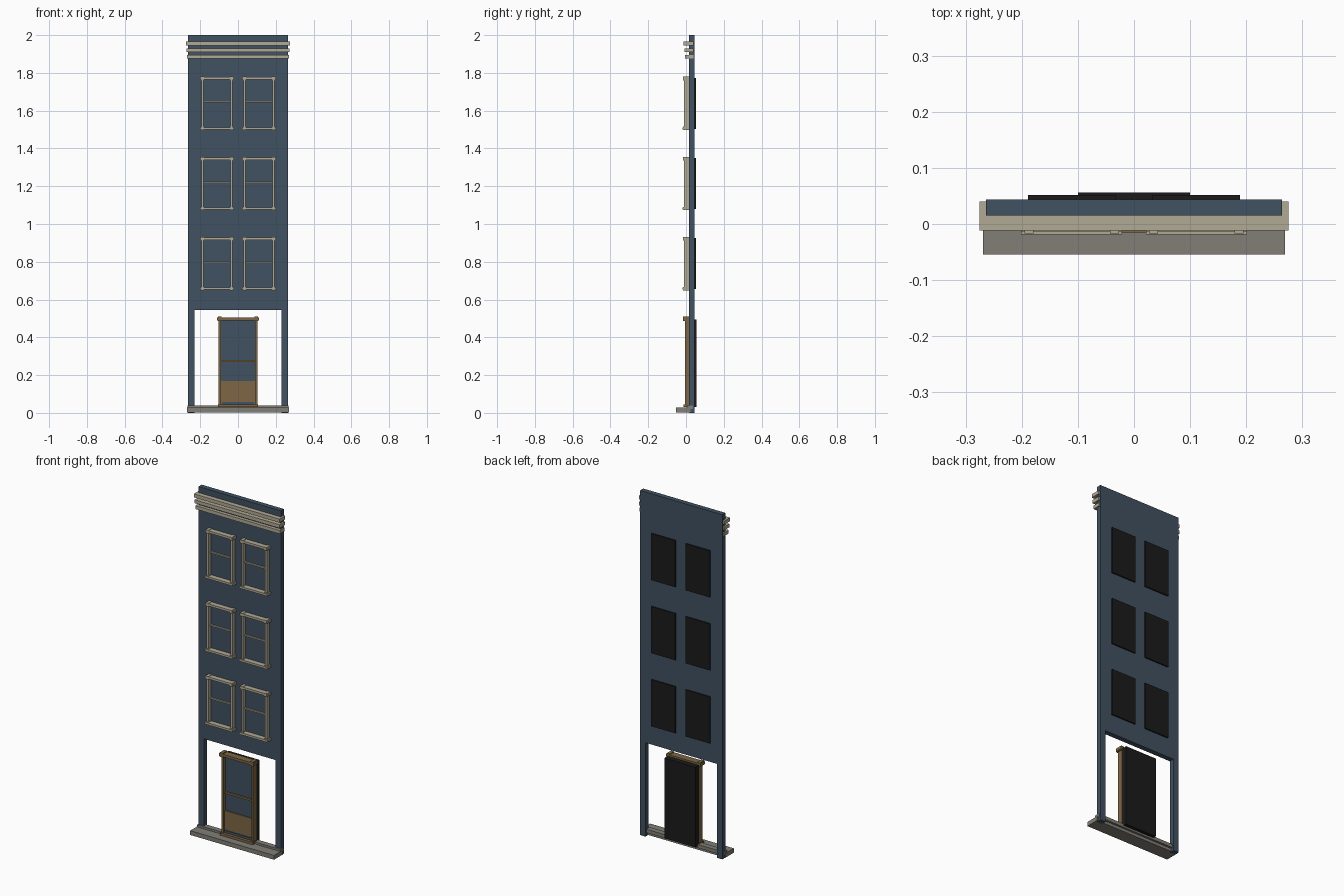
import bpy
import bmesh

cube = bpy.data.objects.get("Cube")
if cube:
    bpy.data.objects.remove(cube, do_unlink=True)


def material(name, r, g, b):
    m = bpy.data.materials.new(name)
    m.use_nodes = True
    m.diffuse_color = (r, g, b, 1)
    bsdf = m.node_tree.nodes["Principled BSDF"]
    bsdf.inputs["Base Color"].default_value = (r, g, b, 1)
    bsdf.inputs["Roughness"].default_value = 0.8
    return m


SLATE = material("slate blue", 0.052, 0.082, 0.12)
CREAM = material("cream trim", 0.44, 0.4, 0.3)
STONE = material("grey stone", 0.22, 0.21, 0.18)
WOOD = material("brown wood", 0.21, 0.135, 0.06)
BLACK = material("black backing", 0.011, 0.011, 0.011)


def add_boxes(name, mat, boxes):
    """One object from boxes given as (x0, x1, y0, y1, z0, z1)."""
    bm = bmesh.new()
    for x0, x1, y0, y1, z0, z1 in boxes:
        verts = bmesh.ops.create_cube(bm, size=1)["verts"]
        for v in verts:
            v.co.x = x1 if v.co.x > 0 else x0
            v.co.y = y1 if v.co.y > 0 else y0
            v.co.z = z1 if v.co.z > 0 else z0
    mesh = bpy.data.meshes.new(name)
    bm.to_mesh(mesh)
    bm.free()
    mesh.materials.append(mat)
    ob = bpy.data.objects.new(name, mesh)
    bpy.context.collection.objects.link(ob)
    return ob


def add_wall(name, mat, outline, y0, y1):
    """Extrude a front outline of (x, z) points from y0 to y1."""
    bm = bmesh.new()
    face = bm.faces.new([bm.verts.new((x, y0, z)) for x, z in outline])
    out = bmesh.ops.extrude_face_region(bm, geom=[face])["geom"]
    for v in out:
        if isinstance(v, bmesh.types.BMVert):
            v.co.y = y1
    bmesh.ops.recalc_face_normals(bm, faces=bm.faces)
    mesh = bpy.data.meshes.new(name)
    bm.to_mesh(mesh)
    bm.free()
    mesh.materials.append(mat)
    bpy.context.collection.objects.link(bpy.data.objects.new(name, mesh))


# Wall with a wide ground-floor opening
W, LEG, HEAD = 0.264, 0.23, 0.545
right_half = [(LEG, HEAD), (LEG, 0), (W, 0), (W, 2)]
left_half = [(-x, z) for x, z in reversed(right_half)]
add_wall("facade_wall", SLATE, right_half + left_half, 0.015, 0.044)

# Stone base and step
add_boxes("base_slab", STONE, [(-0.269, 0.269, -0.054, 0.024, 0.003, 0.028)])
add_boxes("base_step", STONE, [(-0.267, 0.267, 0.005, 0.036, 0.02, 0.04)])

# Cornice bands, deeper towards the top
for i, front in enumerate((-0.004, -0.008, -0.012)):
    z = 1.875 + i * 0.035
    half = 0.271 + i * 0.002
    add_boxes(f"cornice_band_{i + 1}", CREAM,
              [(-half, half, front, 0.04, z, z + 0.02)])


def window(label, cx, z0):
    z1 = z0 + 0.27
    jamb = 0.082
    frame = []
    for s in (-1, 1):
        a, b = sorted((cx + s * jamb, cx + s * (jamb - 0.011)))
        frame.append((a, b, -0.011, 0.02, z0, z1))
        # Corner blocks on the head and sill
        c = cx + s * 0.076
        frame.append((c - 0.008, c + 0.008, -0.017, 0.02, z1 - 0.012, z1 + 0.007))
        frame.append((c - 0.008, c + 0.008, -0.015, 0.02, z0 - 0.006, z0 + 0.012))
    frame.append((cx - 0.09, cx + 0.09, -0.014, 0.02, z1 - 0.009, z1 + 0.004))
    frame.append((cx - 0.09, cx + 0.09, -0.019, 0.02, z0 - 0.003, z0 + 0.009))
    add_boxes(f"window_frame_{label}", CREAM, frame)

    mid = (z0 + z1) / 2 + 0.008
    add_boxes(f"window_sash_bar_{label}", CREAM,
              [(cx - 0.075, cx + 0.075, 0.003, 0.016, mid - 0.004, mid + 0.004)])
    add_boxes(f"window_pane_{label}", SLATE,
              [(cx - 0.075, cx + 0.075, 0.011, 0.016, z0, z1)])
    add_boxes(f"window_backing_{label}", BLACK,
              [(cx - 0.078, cx + 0.078, 0.04, 0.052, z0, z1)])


# Three floors of paired windows
for floor in range(3):
    for side, cx in (("left", 0.111), ("right", -0.111)):
        window(f"{side}_{floor + 1}", cx, 0.655 + floor * 0.424)

# Door frame with head, end blocks and threshold
door_frame = [
    (-0.11, 0.11, -0.015, 0.025, 0.49, 0.505),
    (-0.105, 0.105, -0.014, 0.025, 0.03, 0.044),
]
for s in (-1, 1):
    a, b = sorted((s * 0.102, s * 0.09))
    door_frame.append((a, b, -0.006, 0.025, 0.03, 0.495))
    door_frame.append((s * 0.097 - 0.01, s * 0.097 + 0.01,
                       -0.015, 0.025, 0.486, 0.51))
add_boxes("door_frame", WOOD, door_frame)

# Door leaf, glazing, bar and backing
add_boxes("door_lower_panel", WOOD, [(-0.092, 0.092, 0.006, 0.025, 0.04, 0.17)])
add_boxes("door_kick_strip", SLATE, [(-0.085, 0.085, 0.002, 0.008, 0.044, 0.058)])
add_boxes("door_glass", SLATE, [(-0.092, 0.092, 0.012, 0.025, 0.17, 0.492)])
add_boxes("door_cross_bar", WOOD, [(-0.092, 0.092, 0.003, 0.02, 0.27, 0.281)])
add_boxes("door_backing", BLACK, [(-0.1, 0.1, 0.024, 0.056, 0.03, 0.495)])
